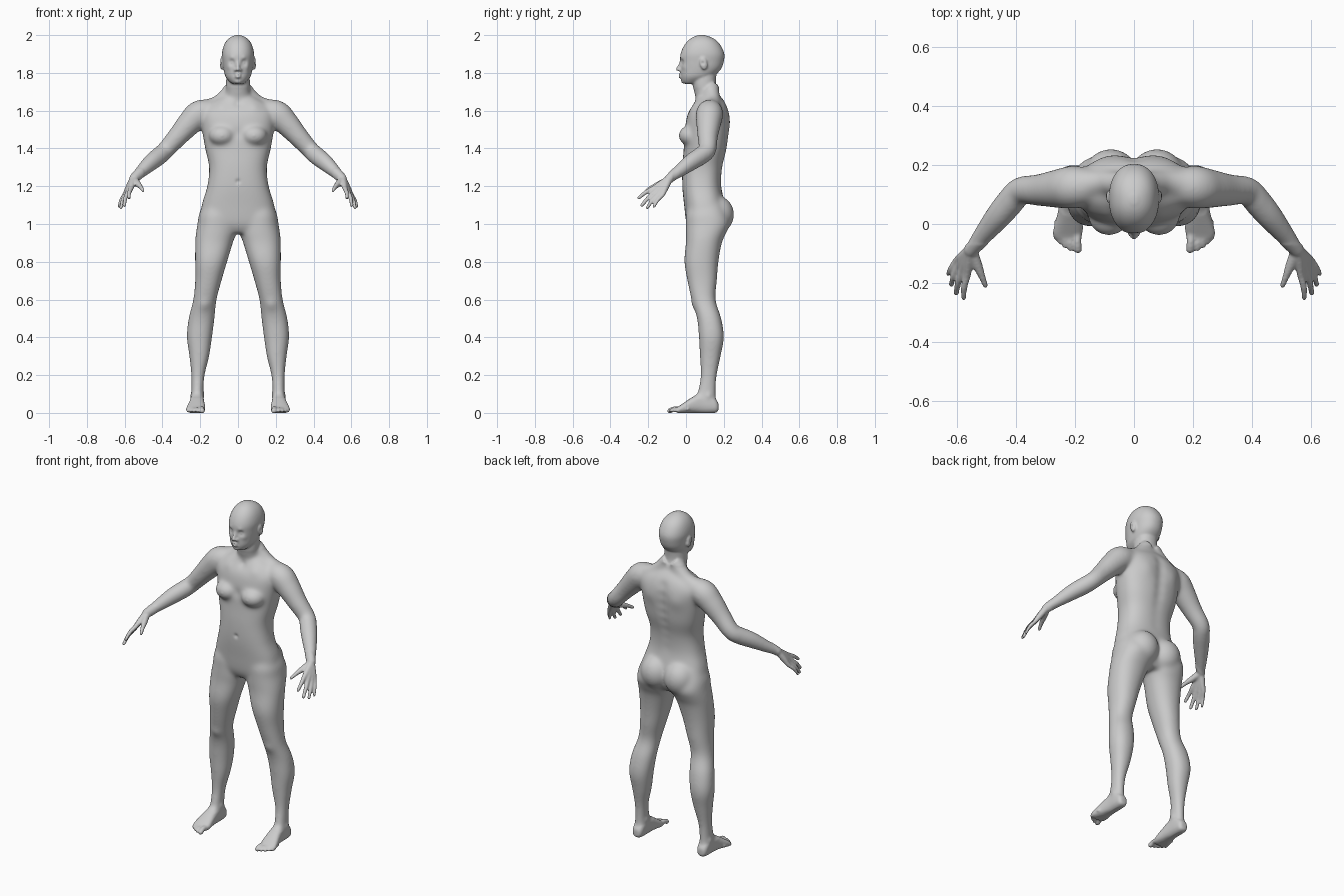
import bpy, bmesh, math
from mathutils import Vector, Matrix

bm = bmesh.new()
BOTH = (1, -1)


def refine(rows, n=6):
    """Catmull-Rom interpolation of a list of number tuples."""
    out = []
    for i in range(len(rows) - 1):
        a, b, c, d = (rows[max(0, min(len(rows) - 1, i + k))] for k in (-1, 0, 1, 2))
        for j in range(n):
            t = j / n
            out.append([0.5 * (2*q + (r-p)*t + (2*p-5*q+4*r-s)*t*t + (3*q-p-3*r+s)*t**3)
                        for p, q, r, s in zip(a, b, c, d)])
    return out + [list(rows[-1])]


def skin(rings):
    """Bridge rings of points and cap both ends."""
    vs = [[bm.verts.new(p) for p in ring] for ring in rings]
    n = len(vs[0])
    for a, b in zip(vs, vs[1:]):
        for i in range(n):
            bm.faces.new((a[i], a[(i+1) % n], b[(i+1) % n], b[i]))
    bm.faces.new(vs[0])
    bm.faces.new(vs[-1])


def loft(rows, axis='z', power=2.2, sides=(1,), n=40):
    """rows: position along axis, centre x, half width, low and high limit."""
    for s in sides:
        rings = []
        for t, cx, rx, lo, hi in refine(rows):
            ring = []
            for i in range(n):
                c, k = math.cos(2*math.pi*i/n), math.sin(2*math.pi*i/n)
                x = s * (cx + rx * math.copysign(abs(c)**(2/power), c))
                h = (lo+hi)/2 + (hi-lo)/2 * math.copysign(abs(k)**(2/power), k)
                ring.append((x, h, t) if axis == 'z' else (x, t, h))
            rings.append(ring)
        skin(rings)


def tube(rows, sides=BOTH, n=20):
    """rows: x, y, z, radius; the far end is rounded."""
    rows = refine(rows)
    pts = [Vector(r[:3]) for r in rows]
    rad = [r[3] for r in rows]
    end = (pts[-1] - pts[-2]).normalized()
    p, r = pts[-1], rad[-1]
    for a in (0.5, 1.0, 1.4):
        pts.append(p + end * r * math.sin(a))
        rad.append(r * math.cos(a))
    for s in sides:
        rings = []
        for i, (q, r) in enumerate(zip(pts, rad)):
            d = pts[min(i+1, len(pts)-1)] - pts[max(i-1, 0)]
            m = d.to_track_quat('Z', 'Y').to_matrix()
            ring = []
            for k in range(n):
                a = 2*math.pi*k/n
                v = q + m @ Vector((r*math.cos(a), r*math.sin(a), 0))
                ring.append((s*v.x, v.y, v.z))
            rings.append(ring)
        skin(rings)


def blob(loc, size, tilt=0, sides=BOTH):
    for s in sides:
        m = (Matrix.Translation((s*loc[0], loc[1], loc[2])) @ Matrix.Rotation(tilt, 4, 'X')
             @ Matrix.Diagonal((*size, 1)))
        bmesh.ops.create_uvsphere(bm, u_segments=28, v_segments=18, radius=1, matrix=m)


# torso
loft([(.95, 0, .15, .03, .18), (1.0, 0, .20, .003, .205), (1.1, 0, .192, -.01, .205),
      (1.2, 0, .163, -.02, .187), (1.3, 0, .153, -.02, .193), (1.4, 0, .174, -.012, .217),
      (1.5, 0, .19, -.006, .228), (1.58, 0, .195, .008, .23), (1.63, 0, .165, .035, .215),
      (1.665, 0, .105, .055, .192), (1.69, 0, .06, .07, .17)], power=2.5)
blob((.085, .022, 1.468), (.07, .062, .055))
blob((.078, .165, 1.05), (.092, .09, .10))

# neck and its side muscles
loft([(1.58, 0, .085, .06, .20), (1.65, 0, .07, .055, .19), (1.70, 0, .064, .042, .168),
      (1.75, 0, .063, .034, .158), (1.82, 0, .06, .03, .165)])
tube([(.02, .13, 1.72, .045), (.10, .14, 1.642, .043), (.18, .13, 1.60, .058)])

# head
loft([(1.742, 0, .028, -.008, .05), (1.752, 0, .043, -.02, .09), (1.78, 0, .066, -.028, .145),
      (1.82, 0, .077, -.029, .185), (1.86, 0, .082, -.031, .20), (1.90, 0, .085, -.029, .203),
      (1.94, 0, .077, -.013, .187), (1.97, 0, .061, .010, .163), (1.99, 0, .038, .038, .13),
      (2.001, 0, .010, .07, .095)])
tube([(0, -.022, 1.868, .008), (0, -.033, 1.84, .009), (0, -.043, 1.82, .011)], sides=(1,))
blob((.013, -.032, 1.815), (.009, .011, .008))
blob((0, -.010, 1.757), (.022, .017, .014), sides=(1,))
for z, r in ((1.793, .006), (1.779, .007)):
    tube([(-.024, -.018, 1.786, .004), (0, -.034, z, r), (.024, -.018, 1.786, .004)], sides=(1,))
blob((.087, .093, 1.85), (.009, .02, .034), tilt=.2)

# legs
loft([(1.12, .10, .08, .02, .19), (1.05, .109, .098, .0, .22), (1.0, .112, .103, -.001, .232),
      (.95, .117, .106, -.001, .212), (.9, .127, .100, -.001, .19), (.8, .1425, .085, -.009, .172),
      (.7, .157, .070, .007, .164), (.6, .175, .062, .029, .157), (.5, .193, .069, .058, .187),
      (.4, .204, .067, .068, .201), (.3, .205, .053, .073, .184), (.2, .212, .036, .077, .164),
      (.12, .215, .032, .064, .158), (.05, .216, .034, .05, .16)], sides=BOTH)

# feet and toes
loft([(.172, .216, .016, .012, .05), (.16, .216, .029, .002, .07), (.13, .216, .034, -.002, .10),
      (.08, .216, .036, -.002, .112), (.035, .218, .041, .0, .085), (-.01, .222, .049, -.002, .055),
      (-.035, .225, .05, -.002, .038), (-.052, .222, .043, .003, .028)], 'y', 2.5, BOTH)
for x0, x1, y, r in ((.192, .190, -.086, .0145), (.216, .215, -.084, .0098), (.233, .234, -.074, .0095),
                     (.248, .251, -.061, .009), (.261, .266, -.045, .009)):
    tube([(x0, y+.06, .02, r), (x0, y+.025, .021, r*.95), (x1, y, .011, r)])

# arms
tube([(.12, .13, 1.60, .055), (.20, .125, 1.585, .073), (.255, .12, 1.535, .067),
      (.32, .115, 1.462, .055), (.383, .113, 1.392, .048), (.415, .08, 1.362, .049),
      (.458, .028, 1.328, .046), (.512, -.038, 1.278, .035), (.552, -.088, 1.24, .025)])

# hands: each finger runs from wrist through knuckle to tip
for knuckle, tip, r in (((.566, -.175, 1.188), (.577, -.25, 1.138), .0115),
                        ((.582, -.163, 1.170), (.602, -.234, 1.098), .0115),
                        ((.594, -.145, 1.158), (.619, -.205, 1.086), .011),
                        ((.602, -.124, 1.154), (.630, -.17, 1.092), .010)):
    k, t = Vector(knuckle), Vector(tip)
    w = Vector((.554, -.09, 1.238)).lerp(k, .08)
    mid = k.lerp(t, .5) + Vector((.004, -.003, .003))
    tube([(*w, .020), (*w.lerp(k, .55), .0165), (*k, r*1.15), (*mid, r), (*t, r*.82)])
tube([(.550, -.09, 1.235, .020), (.530, -.14, 1.212, .017), (.515, -.178, 1.196, .012),
      (.503, -.209, 1.178, .0095)])

# fuse all parts into one skin
raw = bpy.data.meshes.new("body_parts")
bm.to_mesh(raw)
bm.free()
body = bpy.data.objects.new("body", raw)
bpy.context.collection.objects.link(body)
mod = body.modifiers.new("fuse", 'REMESH')
mod.mode, mod.voxel_size = 'VOXEL', .0056
deps = bpy.context.evaluated_depsgraph_get()
mesh = bpy.data.meshes.new_from_object(body.evaluated_get(deps))
body.modifiers.clear()
body.data = mesh

# soften the large forms strongly, face, hands and feet lightly
bm = bmesh.new()
bm.from_mesh(mesh)
big = [v for v in bm.verts if .08 < v.co.z < 1.72 and not (abs(v.co.x) > .48 and v.co.y < -.07)]
for verts, count in ((big, 32), (bm.verts[:], 3)):
    for _ in range(count):
        bmesh.ops.smooth_vert(bm, verts=verts, factor=.5, use_axis_x=True, use_axis_y=True, use_axis_z=True)

# sculpt strokes: centre, radius, push
strokes = [((0, .225, 1.22 + .055*i), .032, (0, -.007, 0)) for i in range(8)]
strokes += [((0, -.02, 1.225), .012, (0, .007, 0)), ((0, -.038, 1.786), .006, (0, .003, 0)),
            ((0, .045, 1.635), .022, (0, .008, 0)), ((0, -.01, 1.48), .03, (0, .005, 0))]
for c, r, p in (((.034, -.026, 1.856), .016, (0, .013, 0)),    # eye socket
                ((.034, -.014, 1.855), .008, (0, -.007, 0)),   # eye
                ((.034, -.026, 1.878), .014, (0, -.004, 0)),   # brow
                ((.05, -.008, 1.83), .016, (.001, -.003, 0)),  # cheek
                ((.019, -.027, 1.787), .007, (0, .003, 0)),    # mouth corner
                ((.097, .088, 1.852), .010, (-.006, 0, 0)),    # ear hollow
                ((.09, .222, 1.53), .05, (0, .007, 0)),        # shoulder blade
                ((.09, .03, 1.62), .03, (0, -.004, .002)),     # collarbone
                ((.175, .035, .57), .03, (0, -.006, 0)),       # kneecap
                ((.183, .11, .10), .018, (-.005, 0, 0)),       # inner ankle
                ((.247, .12, .09), .018, (.005, 0, 0))):       # outer ankle
    strokes += [((s*c[0], c[1], c[2]), r, (s*p[0], p[1], p[2])) for s in BOTH]
for c, r, p in strokes:
    c, p = Vector(c), Vector(p)
    for v in bm.verts:
        if abs(v.co.z - c.z) < 2.5*r:
            d = (v.co - c).length_squared / (r*r)
            if d < 6:
                v.co += p * math.exp(-d)
for v in bm.verts:
    v.co.z = max(0, v.co.z)
bmesh.ops.recalc_face_normals(bm, faces=bm.faces[:])
bm.to_mesh(mesh)
bm.free()
mesh.polygons.foreach_set("use_smooth", [True] * len(mesh.polygons))
mesh.update()
